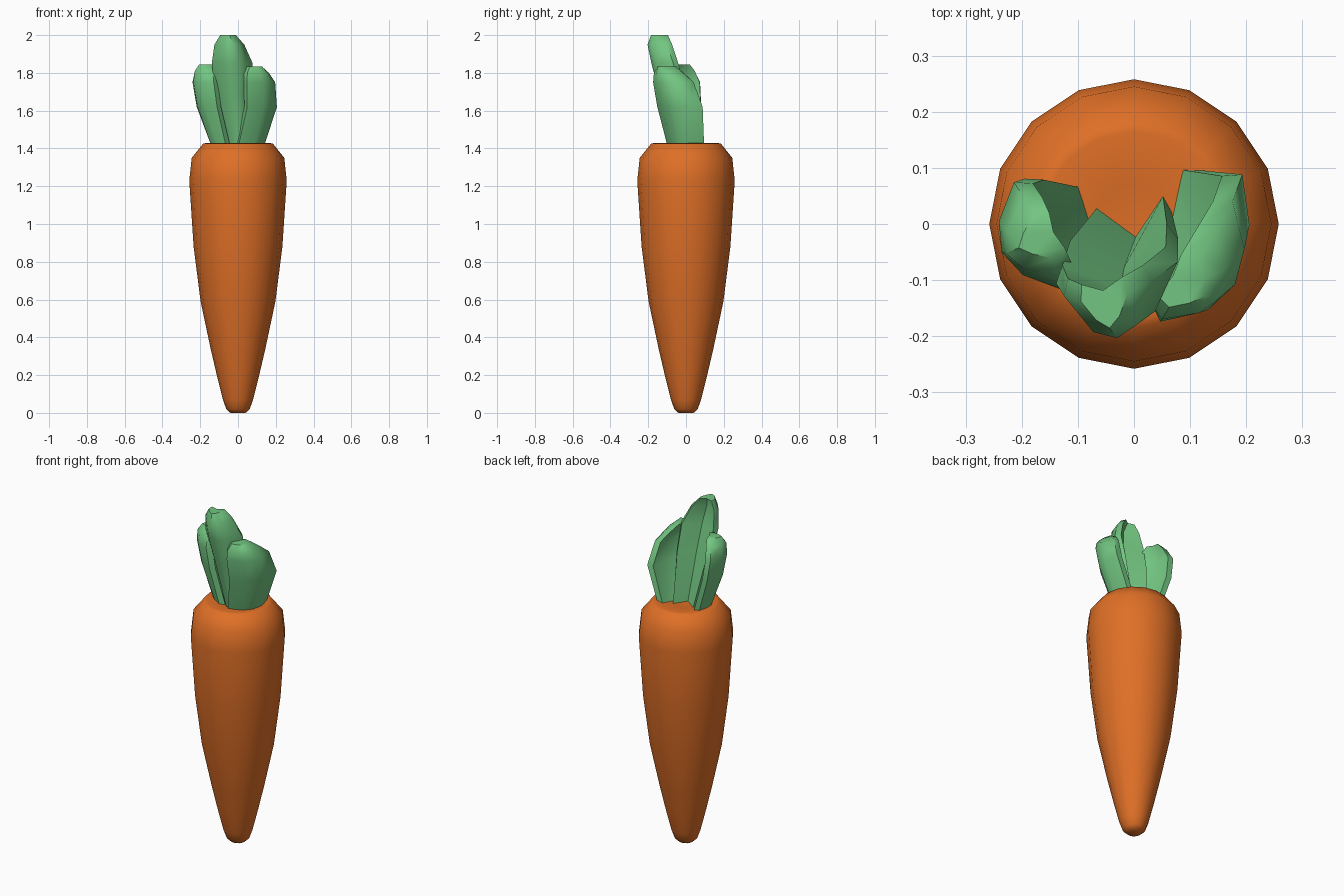
import bpy, bmesh, math

if "Cube" in bpy.data.objects:
    bpy.data.objects.remove(bpy.data.objects["Cube"])

def material(name, rgb):
    m = bpy.data.materials.new(name)
    m.diffuse_color = (*rgb, 1)
    m.use_nodes = True
    m.node_tree.nodes["Principled BSDF"].inputs["Base Color"].default_value = m.diffuse_color
    return m

ORANGE = material("carrot orange", (0.74, 0.16, 0.02))
GREEN = material("leaf green", (0.17, 0.56, 0.22))

def loft(name, rings, mat, angle):
    """Skin closed rings of points, cap both ends."""
    bm = bmesh.new()
    loops = [[bm.verts.new(p) for p in r] for r in rings]
    n = len(loops[0])
    for a, b in zip(loops, loops[1:]):
        for i in range(n):
            j = (i + 1) % n
            bm.faces.new((a[i], a[j], b[j], b[i]))
    bm.faces.new(loops[0])
    bm.faces.new(loops[-1])
    bmesh.ops.recalc_face_normals(bm, faces=bm.faces)
    me = bpy.data.meshes.new(name)
    bm.to_mesh(me)
    bm.free()
    me.materials.append(mat)
    ob = bpy.data.objects.new(name, me)
    bpy.context.collection.objects.link(ob)
    bpy.ops.object.select_all(action='DESELECT')
    ob.select_set(True)
    bpy.context.view_layer.objects.active = ob
    bpy.ops.object.shade_smooth_by_angle(angle=math.radians(angle))
    return ob

# Root: 16-sided turned profile (radius, z) with a dished crown
profile = [(0.04, 0.0), (0.062, 0.02), (0.08, 0.07), (0.11, 0.19), (0.145, 0.34),
           (0.198, 0.59), (0.235, 0.88), (0.258, 1.23), (0.245, 1.35),
           (0.185, 1.425), (0.165, 1.43), (0.07, 1.412)]
rings = [[(r * math.cos(k * math.pi / 8), r * math.sin(k * math.pi / 8), z)
          for k in range(16)] for r, z in profile]
loft("carrot_root", rings, ORANGE, 60)

# Leaves: curved troughs; rows are (z, centre across, half width, edge depth, spine depth)
def leaf(name, turn, rows):
    t = math.radians(turn)
    rings = []
    for z, c, w, e, s in rows:
        section = [(-w, e), (-0.5 * w, s - 0.018), (0, s), (0.5 * w, s - 0.018), (w, e),
                   (0.85 * w, e - 0.03), (0, s - 0.068), (-0.85 * w, e - 0.03)]
        rings.append([((c + u) * math.cos(t) + d * math.sin(t),
                       (c + u) * math.sin(t) - d * math.cos(t), z) for u, d in section])
    loft(name, rings, GREEN, 50)

leaf("middle_leaf", 10, [(1.405, 0, .07, -.01, .09), (1.7, -.03, .103, .04, .14),
                         (1.85, -.045, .11, .08, .178), (1.95, -.065, .08, .105, .195),
                         (2.0, -.075, .042, .12, .175)])
leaf("right_leaf", 59, [(1.405, .03, .112, .05, .125), (1.62, .035, .14, .12, .195),
                        (1.75, .0, .125, .13, .21), (1.80, -.03, .09, .13, .2),
                        (1.835, -.045, .05, .13, .175)])
leaf("left_leaf", -66, [(1.405, -.03, .08, .09, .138), (1.62, -.05, .103, .145, .212),
                        (1.75, -.05, .105, .165, .236), (1.81, -.045, .075, .16, .23),
                        (1.845, -.045, .04, .16, .205)])
